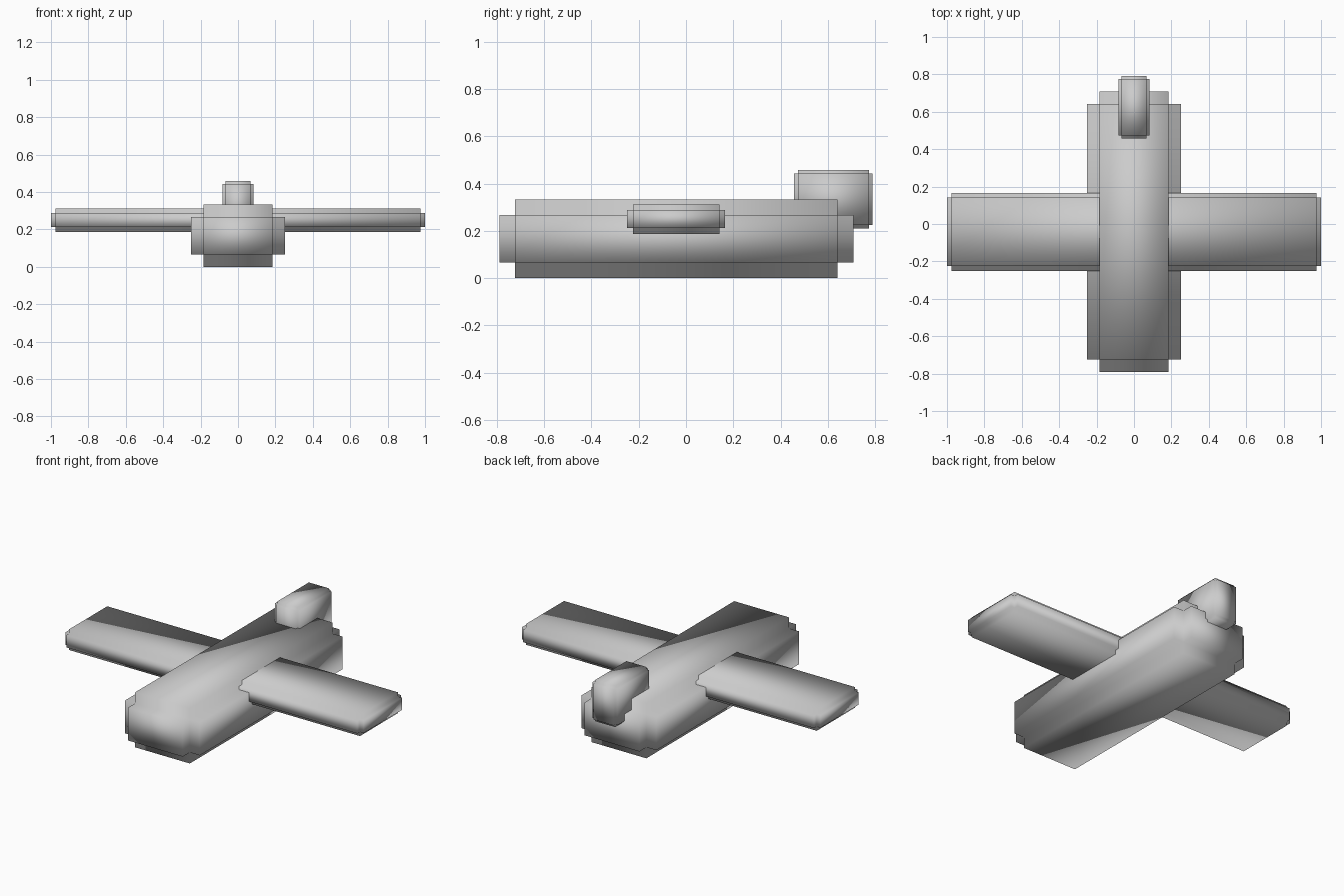
import bpy
import bmesh
from mathutils import Vector

if "Cube" in bpy.data.objects:
    bpy.data.objects.remove(bpy.data.objects["Cube"])


def notched_block(name, low, high, notch):
    """Box whose edges are cut back by a square notch, smooth shaded."""
    low, high = Vector(low), Vector(high)
    size = high - low
    centre = (low + high) / 2
    bm = bmesh.new()
    bmesh.ops.create_cube(bm, size=1)
    for v in bm.verts:
        v.co = Vector([c * (s - 2 * notch) for c, s in zip(v.co, size)]) + centre
    bm.normal_update()
    # push each side of the core outwards on its own
    normals = [f.normal.copy() for f in bm.faces]
    for face, normal in zip(list(bm.faces), normals):
        new = bmesh.ops.extrude_discrete_faces(bm, faces=[face])["faces"][0]
        bmesh.ops.translate(bm, verts=list(new.verts), vec=normal * notch)
    bmesh.ops.remove_doubles(bm, verts=bm.verts, dist=1e-5)
    bmesh.ops.recalc_face_normals(bm, faces=bm.faces)
    for f in bm.faces:
        f.smooth = True
    mesh = bpy.data.meshes.new(name)
    bm.to_mesh(mesh)
    bm.free()
    obj = bpy.data.objects.new(name, mesh)
    bpy.context.collection.objects.link(obj)
    return obj


# Body
notched_block("fuselage", (-0.25, -0.79, 0), (0.25, 0.708, 0.333), 0.0667)

# One wing running through the body
notched_block("wing", (-1, -0.25, 0.1875), (1, 0.166, 0.3125), 0.025)

# Upright fin at the back
notched_block("tail_fin", (-0.083, 0.458, 0.209), (0.083, 0.79, 0.458), 0.0155)
